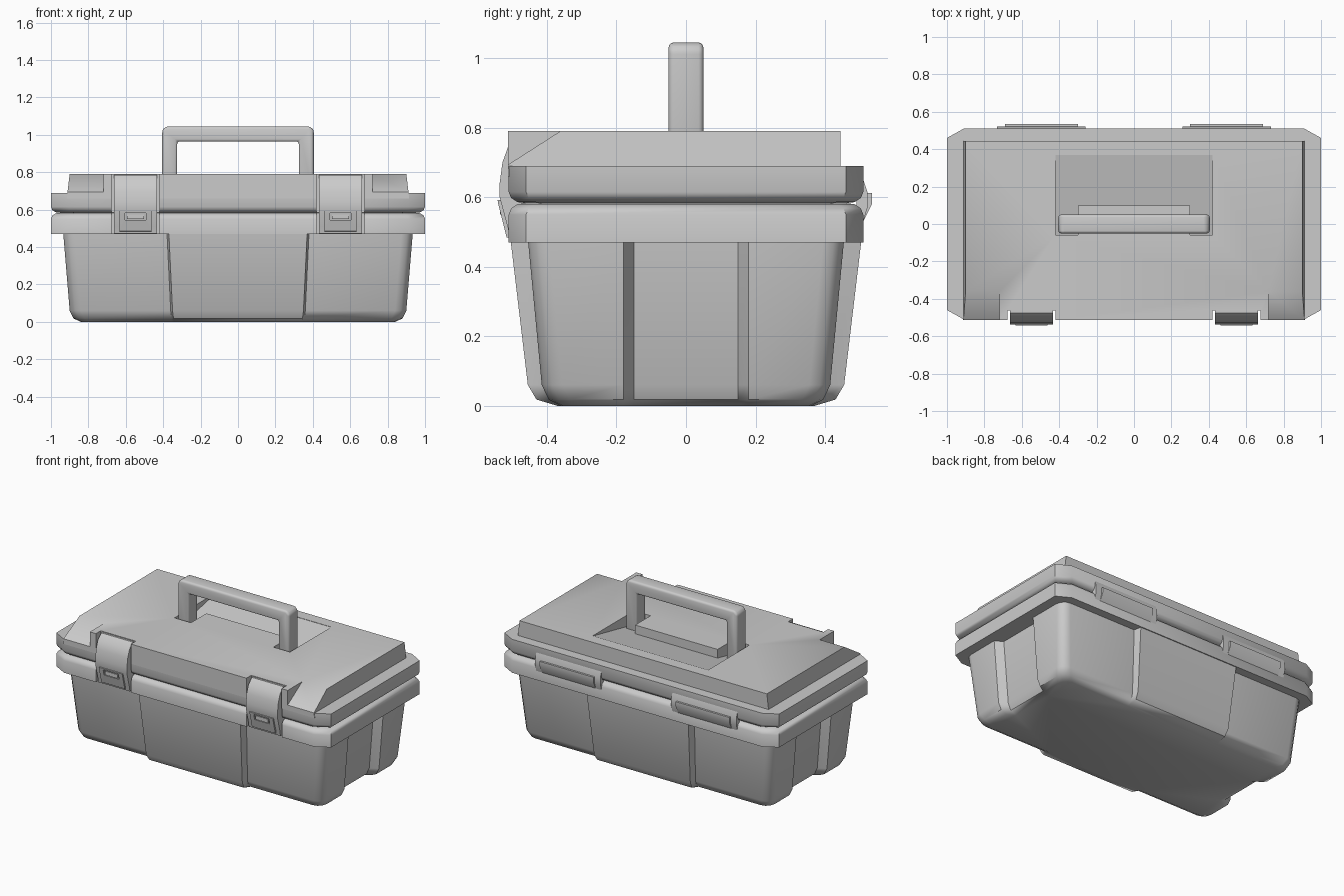
import bpy, bmesh, math
from mathutils import Vector

if "Cube" in bpy.data.objects:
    bpy.data.objects.remove(bpy.data.objects["Cube"], do_unlink=True)

grey = bpy.data.materials.new("plain grey")
grey.use_nodes = True
grey.diffuse_color = (0.6, 0.6, 0.6, 1)
grey.node_tree.nodes["Principled BSDF"].inputs["Base Color"].default_value = (0.6, 0.6, 0.6, 1)


def loft(name, rings):
    """Closed solid skinned through equal-length rings of points."""
    bm = bmesh.new()
    rows = [[bm.verts.new(p) for p in ring] for ring in rings]
    n = len(rows[0])
    for low, high in zip(rows, rows[1:]):
        for i in range(n):
            j = (i + 1) % n
            bm.faces.new((low[i], low[j], high[j], high[i]))
    bm.faces.new(rows[0][::-1])
    bm.faces.new(rows[-1])
    bmesh.ops.recalc_face_normals(bm, faces=bm.faces)
    mesh = bpy.data.meshes.new(name)
    bm.to_mesh(mesh)
    bm.free()
    mesh.materials.append(grey)
    ob = bpy.data.objects.new(name, mesh)
    bpy.context.collection.objects.link(ob)
    return ob


def extrude_x(name, profile, x0, x1):
    """Extrude a (y, z) profile along x."""
    return loft(name, [[(x, y, z) for y, z in profile] for x in (x0, x1)])


def box(name, x0, x1, y0, y1, z0, z1):
    return extrude_x(name, [(y0, z0), (y1, z0), (y1, z1), (y0, z1)], x0, x1)


def activate(ob):
    bpy.ops.object.select_all(action="DESELECT")
    ob.select_set(True)
    bpy.context.view_layer.objects.active = ob


def cut(ob, cutter):
    mod = ob.modifiers.new("cut", "BOOLEAN")
    mod.object = cutter
    mod.operation = "DIFFERENCE"
    mod.solver = "EXACT"
    activate(ob)
    bpy.ops.object.modifier_apply(modifier=mod.name)
    bpy.data.objects.remove(cutter, do_unlink=True)


def finish(ob, bevel=0, angle=40):
    activate(ob)
    if bevel:
        mod = ob.modifiers.new("bevel", "BEVEL")
        mod.width = bevel
        mod.segments = 3
        mod.limit_method = "ANGLE"
        bpy.ops.object.modifier_apply(modifier=mod.name)
    bpy.ops.object.shade_smooth_by_angle(angle=math.radians(angle))


def mirrored_ring(quarter, z):
    """Repeat a front-left quarter outline around both axes."""
    back = quarter[::-1]
    pts = quarter + [(x, -y) for x, y in back]
    pts += [(-x, -y) for x, y in quarter] + [(-x, y) for x, y in back]
    return [(x, y, z) for x, y in pts]


def tub_ring(z, panel_x, panel_y, corner_y, end_x, r=0.06):
    corner = [(end_x - r + r * math.sin(a), -corner_y + r - r * math.cos(a))
              for a in (math.radians(d) for d in (0, 30, 60, 90))]
    quarter = [(panel_x, -panel_y), (panel_x + 0.01, -corner_y)] + corner
    quarter += [(end_x, -0.18), (end_x - 0.05, -0.15)]
    return mirrored_ring(quarter, z)


# Tub with raised front and back panels and recessed end panels
tub = loft("tub", [
    tub_ring(0, 0.34, 0.37, 0.36, 0.84),
    tub_ring(0.018, 0.345, 0.43, 0.395, 0.88),
    tub_ring(0.06, 0.35, 0.455, 0.415, 0.9),
    tub_ring(0.48, 0.37, 0.505, 0.455, 0.935)])
finish(tub)


def rim_ring(z, inset):
    quarter = [(0.91 - inset, -0.51 + inset), (1 - inset, -0.46 + inset)]
    return mirrored_ring(quarter, z)


# Rolled rims on either side of the seam
lower_rim = loft("lower_rim", [rim_ring(z, i) for z, i in
                 ((0.47, 0), (0.55, 0), (0.568, 0.007), (0.58, 0.025), (0.583, 0.05))])
upper_rim = loft("upper_rim", [rim_ring(z, i) for z, i in
                 ((0.583, 0.05), (0.586, 0.025), (0.598, 0.007), (0.615, 0), (0.69, 0))])

# Lid with a ramp at each front corner
lid = loft("lid", [[(-x, -0.512, z), (x, -0.512, z), (x, 0.445, z), (-x, 0.445, z)]
                   for x, z in ((0.915, 0.66), (0.912, 0.69), (0.9, 0.79))])
for side in (-1, 1):
    ramp = [(-0.53, 0.682), (-0.36, 0.791), (-0.36, 0.9), (-0.53, 0.9)]
    cut(lid, extrude_x("ramp_cutter", ramp, *sorted((side * 0.72, side * 1.1))))

# Handle well: floor slopes up to the back, notched around the posts
well = [(-0.06, 0.7), (0.37, 0.788), (0.37, 0.9), (-0.06, 0.9)]
cutter = extrude_x("well_cutter", well, -0.42, 0.42)
cut(cutter, box("well_tongue", -0.3, 0.3, -0.2, 0.1, 0.5, 1))
cut(lid, cutter)

# Slots for the latches
for part in (lower_rim, upper_rim, lid):
    for side in (-1, 1):
        c = side * 0.548
        cut(part, box("latch_slot", c - 0.128, c + 0.128, -0.6, -0.462, 0.4, 0.9))
finish(lower_rim)
finish(upper_rim)
finish(lid)

# Latches and hinges
latch_profile = [(-0.45, 0.785), (-0.475, 0.785), (-0.51, 0.75), (-0.528, 0.7),
                 (-0.536, 0.64), (-0.536, 0.6), (-0.512, 0.51), (-0.505, 0.472), (-0.45, 0.472)]
buckle_profile = [(-0.5, 0.592), (-0.542, 0.592), (-0.54, 0.58), (-0.516, 0.485), (-0.5, 0.48)]
hinge_leaf = [(0.49, 0.66), (0.507, 0.66), (0.522, 0.615), (0.522, 0.57), (0.507, 0.52), (0.49, 0.52)]
hinge_barrel = [(0.5, 0.612), (0.535, 0.612), (0.535, 0.58), (0.51, 0.53), (0.5, 0.53)]
for side, word in ((1, "left"), (-1, "right")):
    c = side * 0.548
    latch = extrude_x(word + "_latch", latch_profile, c - 0.115, c + 0.115)
    finish(latch)
    buckle = extrude_x(word + "_buckle", buckle_profile, c - 0.085, c + 0.085)
    cut(buckle, box("buckle_slot", c - 0.055, c + 0.055, -0.6, -0.515, 0.545, 0.582))
    finish(buckle)
    finish(box(word + "_latch_tab", c - 0.045, c + 0.045, -0.535, -0.5, 0.55, 0.575))
    h = side * 0.495
    finish(extrude_x(word + "_hinge_leaf", hinge_leaf, h - 0.237, h + 0.237))
    finish(extrude_x(word + "_hinge_barrel", hinge_barrel, h - 0.195, h + 0.195))

# Carrying handle: one arch outline given thickness
half = [(0.325, 0.71), (0.405, 0.71), (0.405, 1.025), (0.385, 1.045)]
outer = half[1:] + [(-x, z) for x, z in half[:0:-1]]
arch = outer + [(-0.325, 0.71), (-0.325, 0.965), (0.325, 0.965), (0.325, 0.71)]
handle = loft("handle", [[(x, y, z) for x, z in arch] for y in (-0.05, 0.05)])
finish(handle, bevel=0.014)
